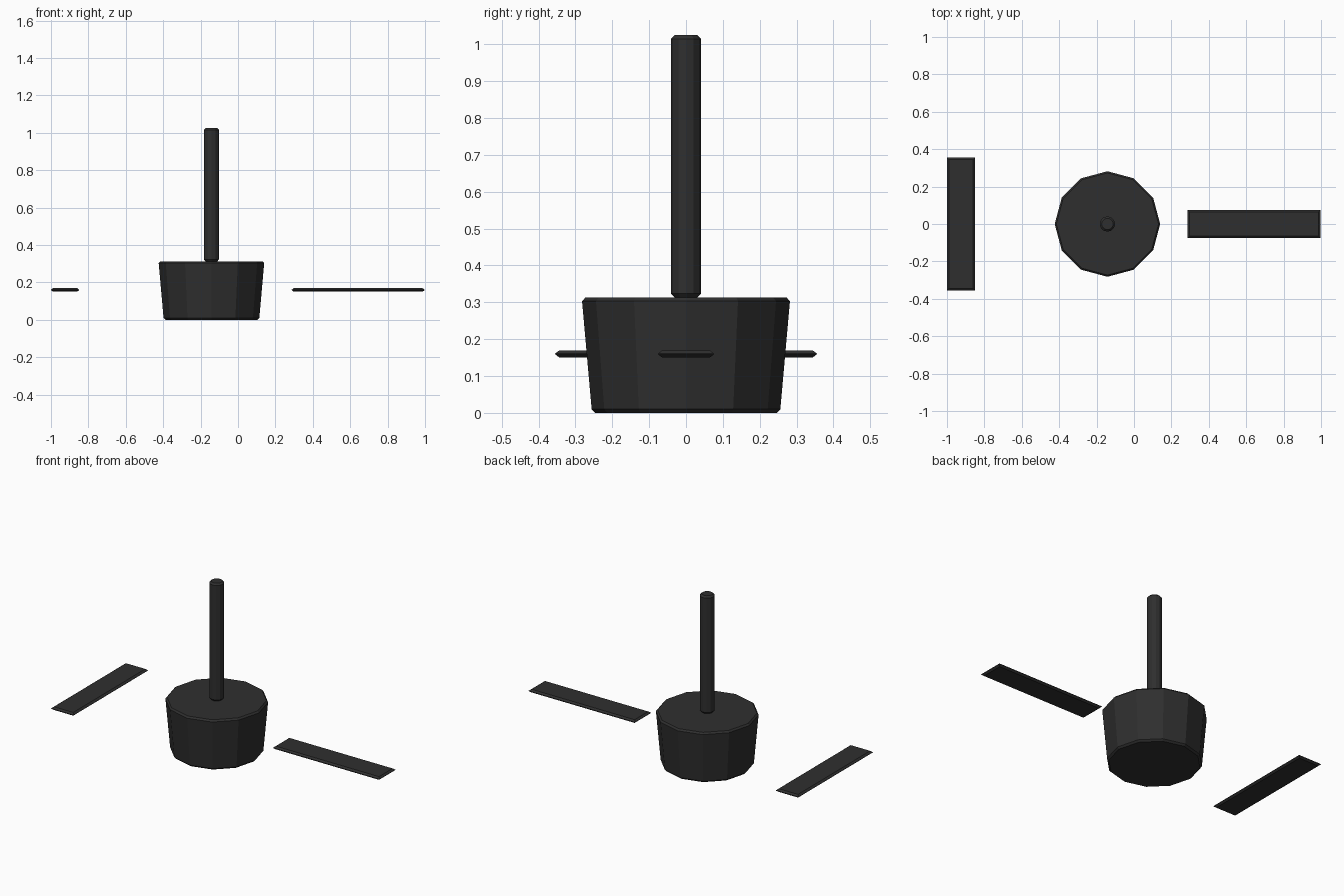
import bpy, bmesh, math

if "Cube" in bpy.data.objects:
    bpy.data.objects.remove(bpy.data.objects["Cube"])

black = bpy.data.materials.new("matte black")
black.diffuse_color = (0.028, 0.028, 0.028, 1)
black.use_nodes = True
black.node_tree.nodes["Principled BSDF"].inputs["Base Color"].default_value = black.diffuse_color


def finish(name, bm):
    bmesh.ops.recalc_face_normals(bm, faces=bm.faces[:])
    me = bpy.data.meshes.new(name)
    bm.to_mesh(me)
    bm.free()
    me.materials.append(black)
    ob = bpy.data.objects.new(name, me)
    bpy.context.collection.objects.link(ob)
    return ob


def turned(name, x, profile, sides=12):
    """Closed faceted solid from (radius, height) rings."""
    bm = bmesh.new()
    rings = [[bm.verts.new((x + r * math.cos(math.tau * i / sides),
                            r * math.sin(math.tau * i / sides), z))
              for i in range(sides)] for r, z in profile]
    for a, b in zip(rings, rings[1:]):
        for i in range(sides):
            j = (i + 1) % sides
            bm.faces.new((a[i], a[j], b[j], b[i]))
    bm.faces.new(rings[0][::-1])
    bm.faces.new(rings[-1])
    return finish(name, bm)


def plank(name, x0, x1, half_y, z=0.16, half_z=0.0095, inset=0.011):
    """Thin slab whose edges taper to a ridge at mid thickness."""
    bm = bmesh.new()
    rings = []
    for dz, d in ((-half_z, inset), (-0.001, 0), (0.001, 0), (half_z, inset)):
        rings.append([bm.verts.new((px, py, z + dz)) for px, py in (
            (x0 + d, -half_y + d), (x1 - d, -half_y + d),
            (x1 - d, half_y - d), (x0 + d, half_y - d))])
    for a, b in zip(rings, rings[1:]):
        for i in range(4):
            j = (i + 1) % 4
            bm.faces.new((a[i], a[j], b[j], b[i]))
    bm.faces.new(rings[0][::-1])
    bm.faces.new(rings[-1])
    return finish(name, bm)


CX = -0.142
# Tapered pot with small chamfers
turned("pot", CX, [(0.246, 0), (0.256, 0.010), (0.282, 0.303), (0.273, 0.313)])
# Upright post standing on the pot
turned("post", CX, [(0.031, 0.313), (0.041, 0.324), (0.041, 1.015), (0.031, 1.025)])
# Two loose flat slats
plank("left_slat", -1.0, -0.849, 0.355)
plank("right_slat", 0.287, 0.998, 0.076)
